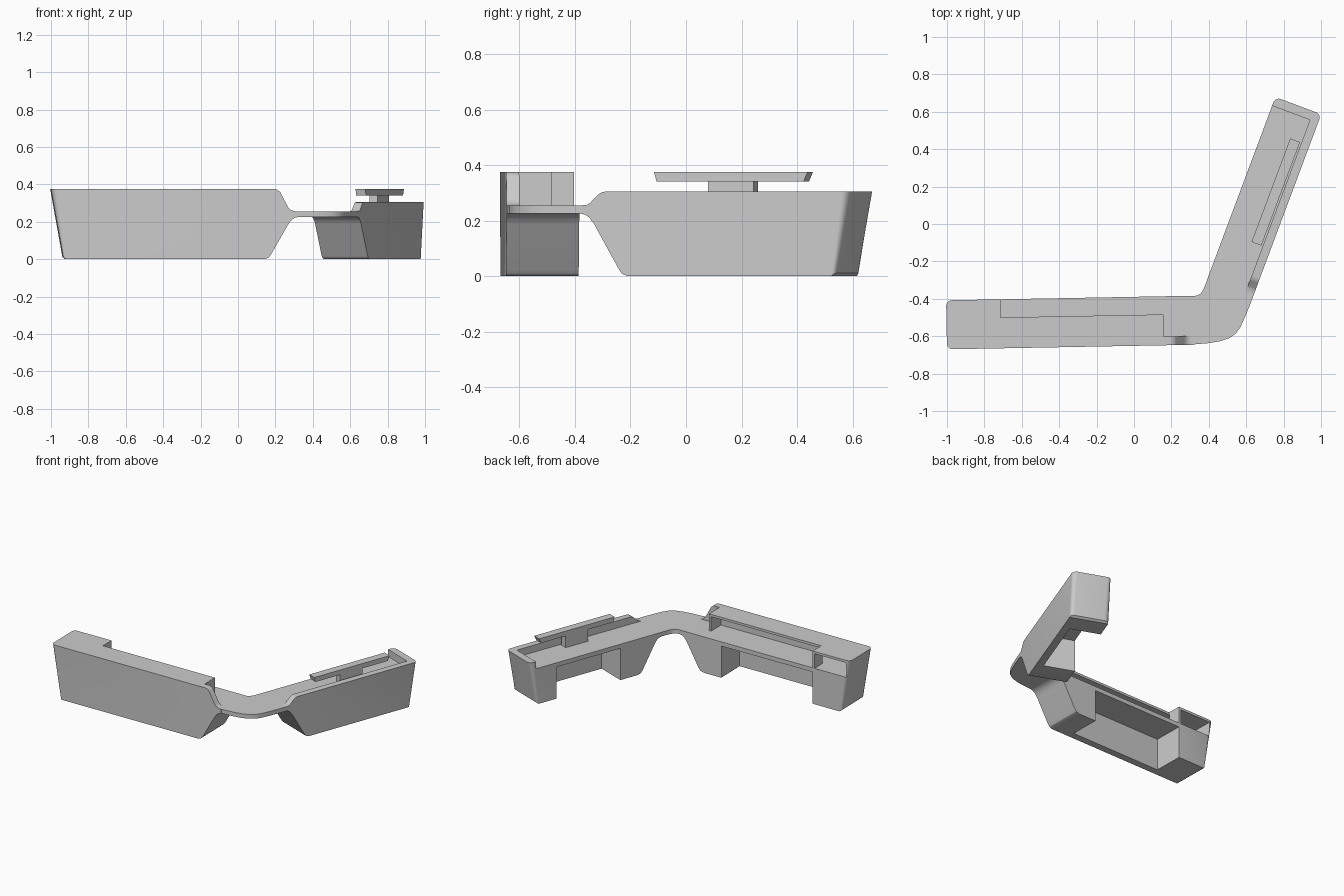
import bpy, bmesh, math
from mathutils import Matrix

if "Cube" in bpy.data.objects:
    bpy.data.objects.remove(bpy.data.objects["Cube"])

# Local frames: s runs along each arm, n runs from the outer face to the inner face
ARM_A = Matrix.Translation((0, -0.6515, 0)) @ Matrix.Rotation(math.radians(1.06), 4, 'Z')
ARM_B = Matrix.Translation((0.686, -0.256, 0)) @ Matrix.Rotation(math.radians(69.5), 4, 'Z')
WIDTH = 0.262


def make_object(name, bm, frame):
    bmesh.ops.recalc_face_normals(bm, faces=bm.faces)
    bm.transform(frame)
    mesh = bpy.data.meshes.new(name)
    bm.to_mesh(mesh)
    bm.free()
    ob = bpy.data.objects.new(name, mesh)
    bpy.context.collection.objects.link(ob)
    return ob


def extruded(points, vec):
    bm = bmesh.new()
    face = bm.faces.new([bm.verts.new(p) for p in points])
    out = bmesh.ops.extrude_face_region(bm, geom=[face])
    bmesh.ops.translate(bm, vec=vec, verts=[g for g in out['geom'] if isinstance(g, bmesh.types.BMVert)])
    return bm


def prism(name, frame, profile, n0, n1, round_end=None):
    """Side profile (s, z) extruded across n; round_end rounds the corners of the far end."""
    bm = extruded([(s, n0, z) for s, z in profile], (0, n1 - n0, 0))
    if round_end:
        edges = []
        for e in bm.edges:
            a, b = e.verts
            if (abs(a.co.y - b.co.y) < 1e-5 and abs(a.co.z - b.co.z) > 0.1
                    and min(abs(a.co.x), abs(b.co.x)) > round_end):
                edges.append(e)
        bmesh.ops.bevel(bm, geom=edges, offset=0.03, segments=5, profile=0.5, affect='EDGES')
    return make_object(name, bm, frame)


def box(name, frame, s, n, z):
    return prism(name, frame, [(s[0], z[0]), (s[1], z[0]), (s[1], z[1]), (s[0], z[1])], *n)


def combine(target, other, operation):
    mod = target.modifiers.new(operation, 'BOOLEAN')
    mod.operation = operation
    mod.solver = 'EXACT'
    mod.object = other
    bpy.context.view_layer.objects.active = target
    bpy.ops.object.modifier_apply(modifier=mod.name)
    bpy.data.objects.remove(other, do_unlink=True)


def cut(target, frame, *boxes):
    for s, n, z in boxes:
        combine(target, box("cutter", frame, s, n, z), 'DIFFERENCE')


# Long arm: drafted shell that sweeps down into the thin bridge
long_arm = prism("long_arm", ARM_A, [
    (-1, .375), (.195, .375), (.212, .371), (.226, .358), (.268, .278), (.284, .262), (.305, .255),
    (.32, .255), (.32, .225), (.305, .222), (.285, .208), (.268, .185),
    (.175, .022), (.163, .008), (.14, 0), (-.92, 0), (-.935, .012)], 0, WIDTH, .9)
cut(long_arm, ARM_A,
    ((-.71, .5), (.165, .5), (.255, .5)),        # stepped top opening
    ((.16, .5), (.047, .5), (.255, .5)),         # narrow lip near the elbow
    ((-.97, .145), (.05, .17), (.255, .358)),    # pocket under the top plate
    ((-.97, -.725), (.16, .5), (.255, .358)),    # pocket mouth at the far end
    ((-.71, 0), (.05, .5), (-.1, .225)))         # cavity between the feet

# Short arm: same shell, lower, with a shallow tray on top
short_arm = prism("short_arm", ARM_B, [
    (.9, .305), (-.035, .305), (-.052, .302), (-.066, .293), (-.095, .264), (-.108, .257),
    (-.13, .255), (-.13, .225), (-.115, .222), (-.097, .21), (-.08, .188),
    (.015, .025), (.028, .008), (.05, 0), (.83, 0), (.845, .012)], 0, WIDTH, .8)
cut(short_arm, ARM_B,
    ((-.3, .85), (.046, .5), (.255, .5)),        # tray
    ((.19, .69), (.05, .5), (-.1, .225)))        # cavity between the feet

# Thin elbow joining the two arms
outline = [(.29, -.646), (.4, -.637), (.46, -.627), (.51, -.61), (.545, -.585), (.568, -.553),
           (.588, -.51), (.616, -.443), (.655, -.339), (.41, -.247), (.38, -.328), (.37, -.352),
           (.356, -.372), (.335, -.383), (.31, -.386)]
elbow = make_object("elbow_bridge", extruded([(x, y, .225) for x, y in outline], (0, 0, .03)), Matrix())

# Rail: stem plus a top strip with undercut ends
stem = box("rail_stem", ARM_B, (.335, .51), (.06, .106), (.25, .345))
strip = prism("rail_strip", ARM_B, [(.13, .375), (.72, .375), (.705, .341), (.14, .341)], .054, .11)

for ob in (long_arm, short_arm, elbow, stem, strip):
    bpy.ops.object.select_all(action='DESELECT')
    ob.select_set(True)
    bpy.context.view_layer.objects.active = ob
    bpy.ops.object.shade_smooth_by_angle(angle=math.radians(30))
